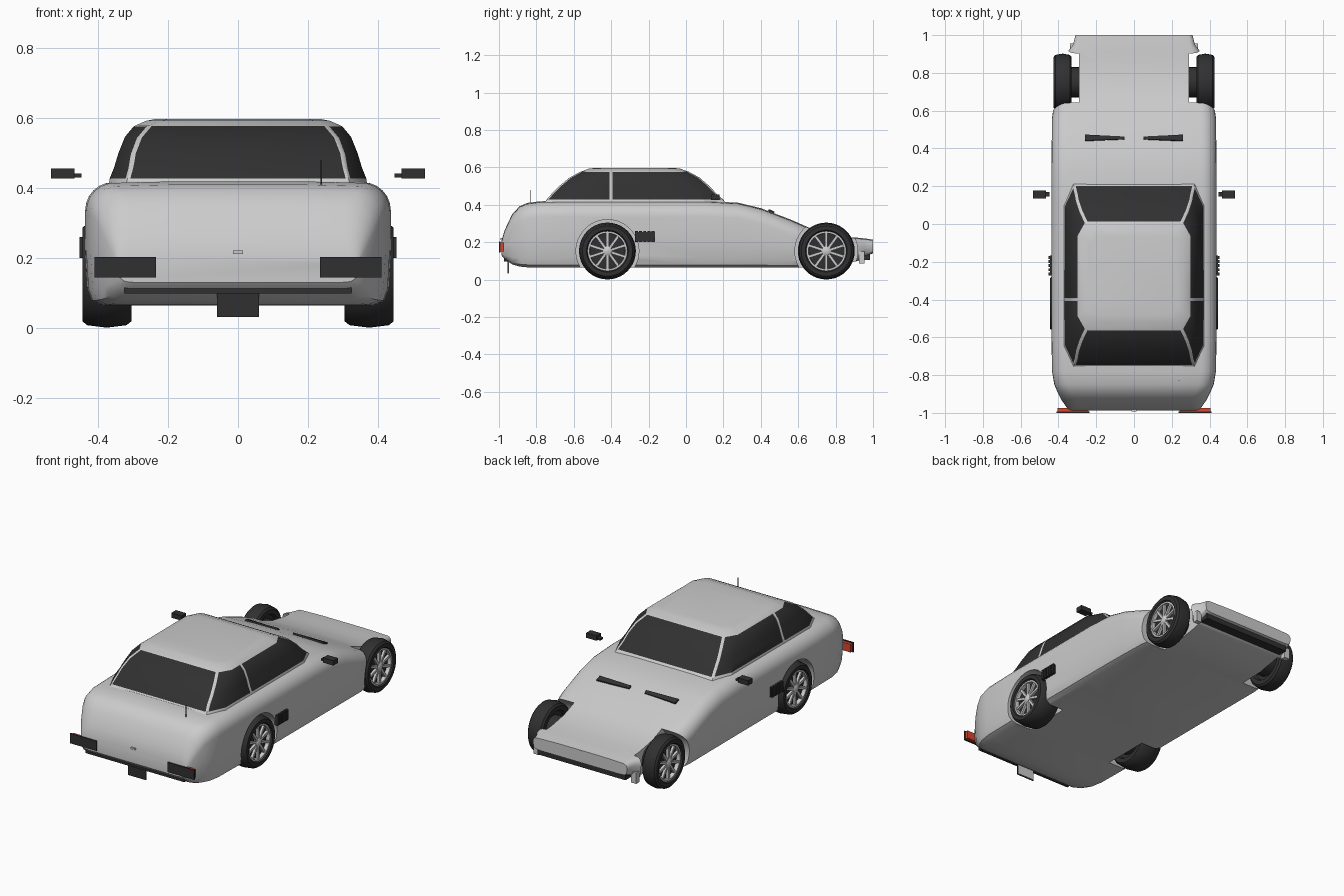
import bpy, bmesh, math
from mathutils import Matrix

if "Cube" in bpy.data.objects:
    bpy.data.objects.remove(bpy.data.objects["Cube"])


def material(name, rgb):
    m = bpy.data.materials.new(name)
    m.diffuse_color = (*rgb, 1)
    m.use_nodes = True
    m.node_tree.nodes["Principled BSDF"].inputs["Base Color"].default_value = m.diffuse_color
    return m


DARK = material("dark", (0.03, 0.03, 0.03))
RED = material("red", (0.7, 0.06, 0.03))


def finish(name, bm, mat=None, angle=35):
    bmesh.ops.recalc_face_normals(bm, faces=bm.faces)
    me = bpy.data.meshes.new(name)
    bm.to_mesh(me)
    bm.free()
    ob = bpy.data.objects.new(name, me)
    bpy.context.collection.objects.link(ob)
    if mat:
        me.materials.append(mat)
    me.shade_smooth()
    me.set_sharp_from_angle(angle=math.radians(angle))
    return ob


def loft(rings, caps=True, close=False):
    """Skin a list of closed point rings; returns bmesh and rows of faces."""
    bm = bmesh.new()
    vs = [[bm.verts.new(p) for p in r] for r in rings]
    pairs = list(zip(vs, vs[1:])) + ([(vs[-1], vs[0])] if close else [])
    rows = []
    for a, b in pairs:
        n = len(a)
        rows.append([bm.faces.new((a[i], a[(i + 1) % n], b[(i + 1) % n], b[i])) for i in range(n)])
    if caps:
        bm.faces.new(vs[0])
        bm.faces.new(vs[-1])
    return bm, rows


def box(name, x, y, z, mat=None, tilt=0):
    bm = bmesh.new()
    bmesh.ops.create_cube(bm, size=1)
    c = [(a + b) / 2 for a, b in (x, y, z)]
    bmesh.ops.transform(bm, verts=bm.verts, matrix=Matrix.Translation(c) @ Matrix.Rotation(tilt, 4, 'X')
                        @ Matrix.Diagonal((x[1] - x[0], y[1] - y[0], z[1] - z[0], 1)))
    return finish(name, bm, mat)


def lathe(name, profile, cx, cy, cz, s, mat=None, n=40):
    """Spin (offset, radius) points around the x axis; s = side sign."""
    rings = [[(cx + s * o, cy + r * math.cos(t * math.tau / n), cz + r * math.sin(t * math.tau / n))
              for t in range(n)] for o, r in profile]
    bm, _ = loft(rings)
    return finish(name, bm, mat)


# Body: cross sections (y, half width, bottom, top) lofted along the car
sections = [(-.987, .34, .13, .20), (-.97, .357, .11, .26), (-.93, .385, .082, .345),
            (-.89, .405, .07, .388), (-.85, .422, .066, .406), (-.78, .434, .065, .415),
            (-.6, .437, .065, .417), (.1, .437, .065, .417), (.28, .437, .065, .407),
            (.40, .436, .065, .378), (.56, .434, .065, .317), (.66, .42, .065, .273),
            (.74, .40, .068, .244), (.85, .365, .085, .225), (.92, .345, .10, .22),
            (.95, .322, .125, .217), (1.0, .31, .14, .21)]


def body_ring(y, w, zb, zt):
    h = zt - zb
    r = min(.08, .35 * h)
    half = [(w - .05, zb), (w - .018, zb + .04 * h), (w - .006, zb + .14 * h), (w, zb + .45 * h)]
    for i in range(7):
        a = i * math.pi / 12
        half.append((w - r + r * math.cos(a), zt - r + r * math.sin(a)))
    half.append((w * .45, zt + .004))
    return [(x, y, z) for x, z in half] + [(-x, y, z) for x, z in reversed(half)]


bm, _ = loft([body_ring(*s) for s in sections])
body = finish("body", bm)

# Wheel arches cut out of the body
WHEELS = [(-.42, .375, .07), (.75, .378, .048)]  # y, centre x, half width
WZ = .153
for y, _, _ in WHEELS:
    for s in (-1, 1):
        cut = lathe("arch_cutter", [(0, .168), (.3, .168)], s * .29, y, WZ, s, n=48)
        cut.hide_render = True
        mod = body.modifiers.new("arch", 'BOOLEAN')
        mod.operation, mod.solver, mod.object = 'DIFFERENCE', 'EXACT', cut
        bpy.context.view_layer.objects.active = body
        bpy.ops.object.modifier_apply(modifier=mod.name)
        bpy.data.objects.remove(cut)
body.data.shade_smooth()
body.data.set_sharp_from_angle(angle=math.radians(35))

# Cabin: stacked rings (z, half width, rear y, front y, corner dx, corner dy)
levels = [(.39, .378, -.79, .23, .05, .11), (.42, .368, -.75, .205, .05, .11),
          (.46, .352, -.715, .16, .045, .105), (.50, .34, -.675, .122, .04, .1),
          (.545, .322, -.62, .07, .04, .085), (.58, .292, -.555, .005, .04, .07),
          (.593, .262, -.52, -.03, .04, .05), (.598, .235, -.48, -.07, .04, .04)]


def cabin_ring(z, w, y0, y1, dx, dy):
    half = [(w - dx, y0), (w, y0 + dy), (w, -.4), (w, y1 - dy), (w - dx, y1)]
    return [(x, y, z) for x, y in half] + [(-x, y, z) for x, y in reversed(half)]


bm, rows = loft([cabin_ring(*l) for l in levels])
# Glass: windscreen, rear window and two side windows per side, inset to leave pillars
for cols in ([4], [9], [0, 1], [2, 3], [5, 6], [7, 8]):
    faces = [rows[r][c] for r in range(1, 5) for c in cols]
    bmesh.ops.recalc_face_normals(bm, faces=bm.faces)
    bmesh.ops.inset_region(bm, faces=faces, thickness=.008, depth=.002, use_even_offset=True)
    for f in faces:
        f.material_index = 1
cabin = finish("cabin", bm, angle=25)
cabin.data.materials.append(None)
cabin.data.materials.append(DARK)

# Wheels: tyre, rim ring, spokes and hub
for y, cx, h in WHEELS:
    for s in (-1, 1):
        x = s * cx
        lathe("tyre", [(-h + .02, .10), (-h, .108), (-h, .134), (-h * .8, .145), (0, .152), (h * .8, .145),
                       (h, .134), (h, .112), (h - .012, .104), (h - .03, .10)], x, y, WZ, s, DARK)
        bm, _ = loft([[(x + s * (h + o), y + r * math.cos(t * math.tau / 40), WZ + r * math.sin(t * math.tau / 40))
                       for t in range(40)] for o, r in ((-.035, .104), (-.008, .106), (-.008, .096), (-.035, .094))],
                     caps=False, close=True)
        finish("rim", bm)
        lathe("hub", [(h - .035, .026), (h - .012, .024), (h - .006, .014)], x, y, WZ, s, n=20)
        lathe("axle", [(-h - .04, .08), (-h + .03, .08)], x, y, WZ, s, DARK, n=24)
        bm = bmesh.new()
        for k in range(10):
            m = (Matrix.Translation((x + s * (h - .02), y, WZ)) @ Matrix.Rotation(k * math.tau / 10, 4, 'X')
                 @ Matrix.Translation((0, 0, .06)) @ Matrix.Diagonal((.014, .014, .08, 1)))
            bmesh.ops.create_cube(bm, size=1, matrix=m)
        finish("spokes", bm)

# Parts repeated on both sides
for s in (-1, 1):
    def side(name, x0, x1, y, z, mat=None, tilt=0):
        return box(name, tuple(sorted((s * x0, s * x1))), y, z, mat, tilt)

    side("mirror", .467, .535, (.135, .178), (.427, .456), DARK)
    side("mirror_stub", .447, .467, (.145, .17), (.43, .442), DARK)
    side("tail_light_frame", .235, .41, (-1.0, -.992), (.145, .203), DARK)
    side("tail_light", .24, .405, (-.992, -.974), (.15, .198), RED)
    for k in range(5):
        side("side_vent", .43, .453, (-.272 + k * .022, -.257 + k * .022), (.20, .26), DARK)
    side("side_vent_back", .43, .445, (-.272, -.167), (.205, .255), DARK)
    vent = side("hood_vent", .05, .26, (.438, .472), (.354, .370), DARK, -.37)
    for v in vent.data.vertices:  # taper towards the middle
        if abs(v.co.x) < .1:
            v.co.y = .455 + (v.co.y - .455) * .45
    side("bumper_end", .305, .34, (.925, .955), (.085, .15))

# Rear recess, plate, boot handle, front intake and aerial
box("rear_recess", (-.325, .325), (-.972, -.90), (.098, .132), DARK)
box("plate", (-.06, .06), (-.954, -.95), (.032, .10), DARK)
box("plate_back", (-.055, .055), (-.95, -.946), (.036, .096))
box("boot_handle", (-.014, .014), (-.992, -.97), (.212, .222))
box("front_intake", (-.29, .29), (.91, .985), (.105, .15), DARK)
box("nose_badge_plate", (-.012, .012), (.985, 1.0), (.205, .214), DARK)
box("aerial", (.236, .240), (-.832, -.828), (.40, .48), DARK)
